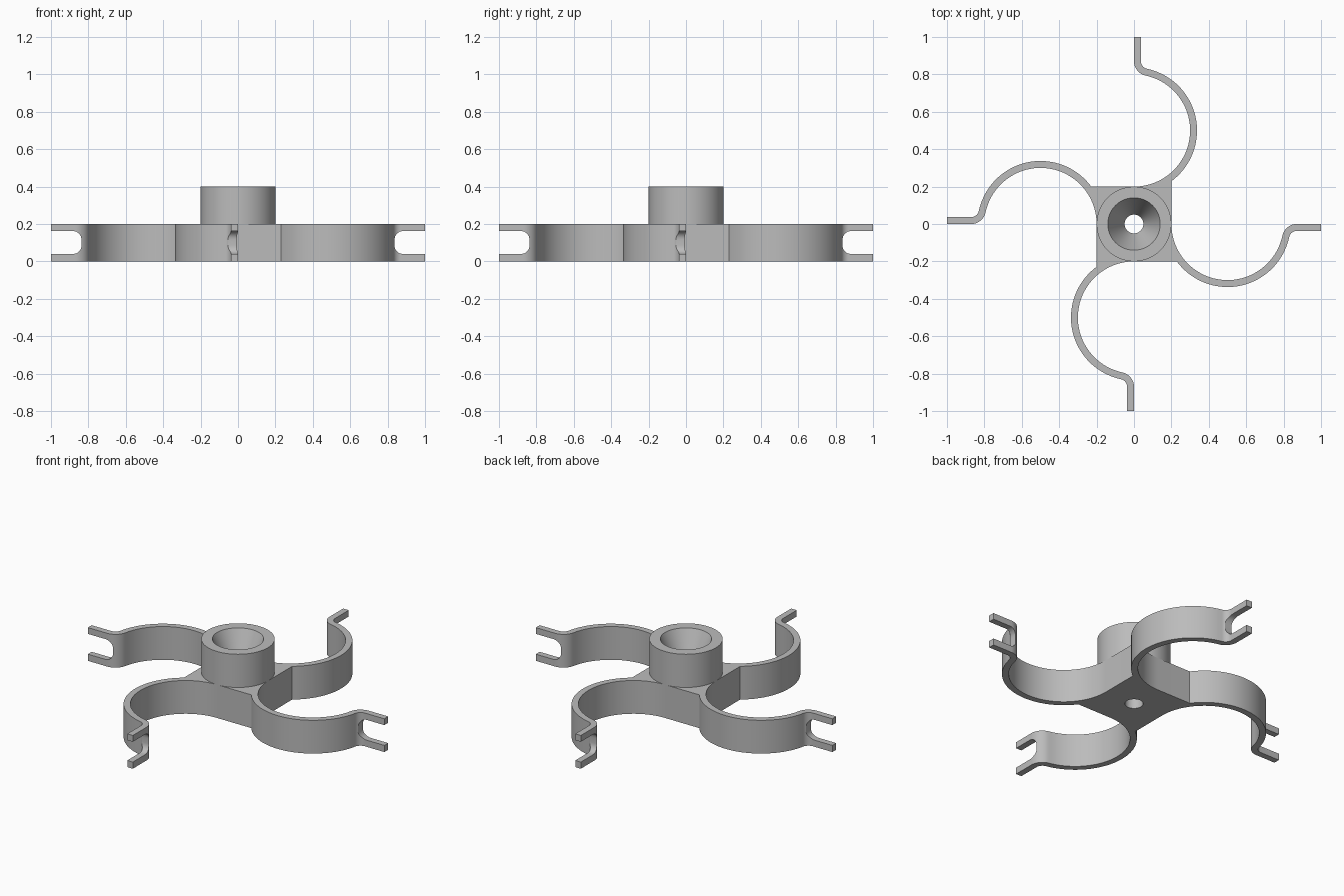
import bpy, bmesh
from math import sin, cos, pi, sqrt, asin
from mathutils import Matrix, Vector

if "Cube" in bpy.data.objects:
    bpy.data.objects.remove(bpy.data.objects["Cube"], do_unlink=True)

HALF = 0.2                      # half width of the square centre, also the arm height
THICK = 0.037                   # arm strip thickness
BEND_X, BEND_R = 0.5, 0.3       # centre and inner radius of each big arm arc
BEND_OUT = BEND_R + THICK
TIP_R = 0.06                    # centreline radius of the small bend at the tip
BORE = 0.05

grey = bpy.data.materials.new("plain grey")
grey.use_nodes = True
colour = (0.5, 0.5, 0.5, 1)
grey.diffuse_color = colour
grey.node_tree.nodes["Principled BSDF"].inputs["Base Color"].default_value = colour


def arc(cx, cy, r, a, b, n):
    return [(cx + r * cos(a + (b - a) * i / n), cy + r * sin(a + (b - a) * i / n))
            for i in range(n + 1)]


def prism(bm, points, push):
    """Extrude a closed loop of 3D points along the vector push."""
    face = bm.faces.new([bm.verts.new(p) for p in points])
    out = bmesh.ops.extrude_face_region(bm, geom=[face])
    verts = [v for v in out["geom"] if isinstance(v, bmesh.types.BMVert)]
    bmesh.ops.translate(bm, verts=verts, vec=push)


def make_object(name, bm):
    bmesh.ops.recalc_face_normals(bm, faces=bm.faces[:])
    mesh = bpy.data.meshes.new(name)
    bm.to_mesh(mesh)
    bm.free()
    mesh.materials.append(grey)
    ob = bpy.data.objects.new(name, mesh)
    bpy.context.collection.objects.link(ob)
    return ob


def activate(ob):
    bpy.ops.object.select_all(action='DESELECT')
    ob.select_set(True)
    bpy.context.view_layer.objects.active = ob


# Outline of one arm, from the square's side out to the tip and back
mid = BEND_R + THICK / 2
tip_y = -THICK / 2 - TIP_R
tip_x = BEND_X + sqrt((mid + TIP_R) ** 2 - tip_y ** 2)
join = asin(tip_y / (mid + TIP_R))
root = pi + asin(HALF / BEND_OUT)
arm = arc(BEND_X, 0, BEND_OUT, root, 2 * pi + join, 40)
arm += arc(tip_x, tip_y, TIP_R - THICK / 2, pi + join, pi / 2, 10)[1:]
arm += [(1, -THICK), (1, 0)]
arm += arc(tip_x, tip_y, TIP_R + THICK / 2, pi / 2, pi + join, 10)
arm += arc(BEND_X, 0, BEND_R, 2 * pi + join, pi, 40)[1:]

# Square centre and four arms as one plate
quarter_turns = [Matrix.Rotation(k * pi / 2, 4, 'Z') for k in range(4)]
bm = bmesh.new()
prism(bm, [turn @ Vector((x, y, 0)) for turn in quarter_turns for x, y in arm],
      (0, 0, HALF))
plate = make_object("arm_plate", bm)

# Cutters: a rounded slot in each tip and the central bore
corner, left, low, high = 0.045, 0.837, 0.04, 0.162
slot = [(1.1, low), (1.1, high)]
slot += arc(left + corner, high - corner, corner, pi / 2, pi, 8)
slot += arc(left + corner, low + corner, corner, pi, 1.5 * pi, 8)
bm = bmesh.new()
for turn in quarter_turns:
    prism(bm, [turn @ Vector((x, -0.16, z)) for x, z in slot],
          turn @ Vector((0, 0.22, 0)))
prism(bm, [(x, y, -0.1) for x, y in arc(0, 0, BORE, 0, 2 * pi, 48)[:-1]], (0, 0, 0.4))
cutter = make_object("slot_cutter", bm)
cutter.hide_render = True

activate(plate)
cut = plate.modifiers.new("slots", 'BOOLEAN')
cut.operation, cut.solver, cut.object = 'DIFFERENCE', 'EXACT', cutter
bpy.ops.object.modifier_apply(modifier=cut.name)
bpy.data.objects.remove(cutter, do_unlink=True)
bpy.ops.object.shade_smooth_by_angle(angle=pi / 6)

# Round collar with a conical funnel down to the bore
bm = bmesh.new()
profile = [(HALF, HALF), (HALF, 2 * HALF), (0.14, 2 * HALF), (BORE, HALF)]
verts = [bm.verts.new((r, 0, z)) for r, z in profile]
edges = [bm.edges.new(pair) for pair in zip(verts, verts[1:])]
bmesh.ops.spin(bm, geom=verts + edges, axis=(0, 0, 1), cent=(0, 0, 0),
               angle=2 * pi, steps=96, use_merge=True)
bmesh.ops.remove_doubles(bm, verts=bm.verts[:], dist=0.0001)
collar = make_object("funnel_collar", bm)
# Make sure the open shell faces outward
wall = max(collar.data.polygons, key=lambda p: p.center.xy.length)
if wall.normal.xy.dot(wall.center.xy) < 0:
    collar.data.flip_normals()
activate(collar)
bpy.ops.object.shade_smooth_by_angle(angle=pi / 6)
